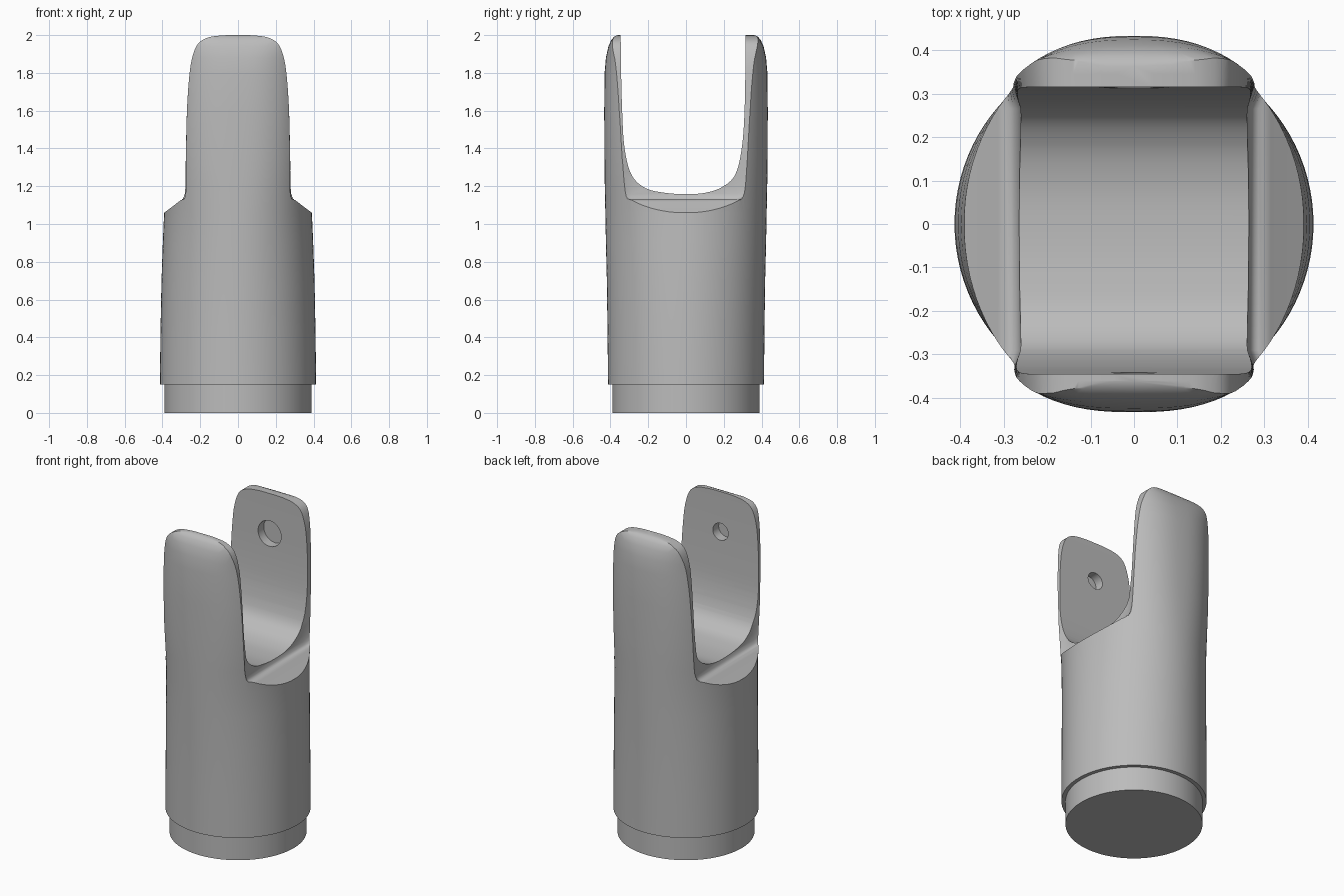
import bpy, bmesh, math

if "Cube" in bpy.data.objects:
    bpy.data.objects.remove(bpy.data.objects["Cube"], do_unlink=True)

grey = bpy.data.materials.new("plain grey")
grey.diffuse_color = (0.5, 0.5, 0.5, 1)
grey.use_nodes = True
grey.node_tree.nodes["Principled BSDF"].inputs["Base Color"].default_value = (0.5, 0.5, 0.5, 1)


def loft(name, rings):
    """Closed solid through rings that share one point count."""
    bm = bmesh.new()
    loops = [[bm.verts.new(p) for p in ring] for ring in rings]
    n = len(loops[0])
    for lo, hi in zip(loops, loops[1:]):
        for i in range(n):
            j = (i + 1) % n
            bm.faces.new((lo[i], lo[j], hi[j], hi[i]))
    bm.faces.new(loops[0][::-1])
    bm.faces.new(loops[-1])
    bmesh.ops.recalc_face_normals(bm, faces=bm.faces)
    mesh = bpy.data.meshes.new(name)
    bm.to_mesh(mesh)
    bm.free()
    mesh.materials.append(grey)
    ob = bpy.data.objects.new(name, mesh)
    bpy.context.collection.objects.link(ob)
    return ob


def smooth_path(points, steps=5):
    """Catmull-Rom curve through a few 2D points."""
    p = [points[0]] + points + [points[-1]]
    out = []
    for k in range(1, len(p) - 2):
        for s in range(steps):
            t = s / steps
            out.append(tuple(
                0.5 * (2 * b + (c - a) * t + (2 * a - 5 * b + 4 * c - d) * t * t
                       + (3 * b - a - 3 * c + d) * t ** 3)
                for a, b, c, d in zip(p[k - 1], p[k], p[k + 1], p[k + 2])))
    return out + [points[-1]]


def cut(target, cutter):
    cutter.hide_render = True
    bpy.context.view_layer.objects.active = target
    mod = target.modifiers.new("cut", 'BOOLEAN')
    mod.operation, mod.solver, mod.object = 'DIFFERENCE', 'EXACT', cutter
    bpy.ops.object.modifier_apply(modifier=mod.name)
    bpy.data.objects.remove(cutter, do_unlink=True)


def section(z, a, b, n, count=96):
    """Rounded section, a little squarer on the front half."""
    ring = []
    for i in range(count):
        t = 2 * math.pi * i / count
        c, s = math.cos(t), math.sin(t)
        e = 2 / (n if s > 0 else 2 + (n - 2) * 1.6)
        ring.append((math.copysign(a * abs(c) ** e, c),
                     math.copysign(b * abs(s) ** e, s), z))
    return ring


def cylinder(name, r, start, end, axis, count=48):
    rings = []
    for h in (start, end):
        pts = [(r * math.cos(2 * math.pi * i / count), r * math.sin(2 * math.pi * i / count))
               for i in range(count)]
        rings.append([(u, v, h) if axis == 'z' else (u, h, v + 1.75) for u, v in pts])
    return loft(name, rings)


# Main tapered body, circular below and squarer toward the rounded prong tips
body = loft("forked_body", [section(*s) for s in (
    (0.15, .413, .413, 2), (0.4, .411, .415, 2), (0.7, .405, .419, 2), (0.9, .398, .424, 2.02),
    (1.06, .391, .427, 2.06), (1.2, .388, .430, 2.15), (1.35, .386, .432, 2.25),
    (1.6, .385, .433, 2.35), (1.8, .385, .431, 2.4), (1.88, .385, .424, 2.5),
    (1.94, .385, .411, 2.8), (1.975, .385, .395, 3.2), (1.993, .385, .379, 3.6),
    (2.0, .385, .362, 4))])

# U-shaped slot between the prongs
slot_path = smooth_path([(-.345, 2.2), (-.345, 1.9), (-.338, 1.6), (-.325, 1.4), (-.288, 1.26),
                         (-.215, 1.19), (-.11, 1.165), (0, 1.158), (.1, 1.165), (.19, 1.195),
                         (.26, 1.26), (.295, 1.4), (.31, 1.6), (.315, 1.9), (.315, 2.2)])
cut(body, loft("slot_cutter", [[(x, y, z) for y, z in slot_path] for x in (-.6, .6)]))

# Side trims: narrow the prongs, round their tips, slope the shoulders
outer = smooth_path([(.39, 1.06), (.34, 1.085), (.305, 1.115), (.29, 1.2), (.28, 1.38),
                     (.272, 1.58), (.26, 1.76), (.245, 1.87), (.215, 1.95), (.165, 1.985),
                     (.1, 1.997), (0.03, 2.0005)])
inner = smooth_path([(.39, 1.06), (.35, 1.09), (.305, 1.125), (.264, 1.158), (.262, 1.38),
                     (.261, 1.58), (.255, 1.76), (.242, 1.87), (.213, 1.95), (.165, 1.985),
                     (.1, 1.997), (0.03, 2.0005)])
for side in (1, -1):
    rings = []
    for y, path in ((-.6, outer), (-.36, outer), (-.29, inner), (.265, inner), (.345, outer), (.6, outer)):
        loop = path + [(.03, 2.2), (.6, 2.2), (.6, 1.055)]
        rings.append([(side * x, y, z) for x, z in loop])
    cut(body, loft("side_cutter", rings))

# Blind pin sockets on the inner prong faces
cut(body, cylinder("back_socket_cutter", .08, .25, .37, 'y'))
cut(body, cylinder("front_socket_cutter", .053, -.4, -.28, 'y'))

# Round plug below the body
plug = cylinder("base_plug", .39, 0, .16, 'z', 96)

for ob in (body, plug):
    bpy.ops.object.select_all(action='DESELECT')
    ob.select_set(True)
    bpy.context.view_layer.objects.active = ob
    bpy.ops.object.shade_smooth_by_angle(angle=math.radians(32))
